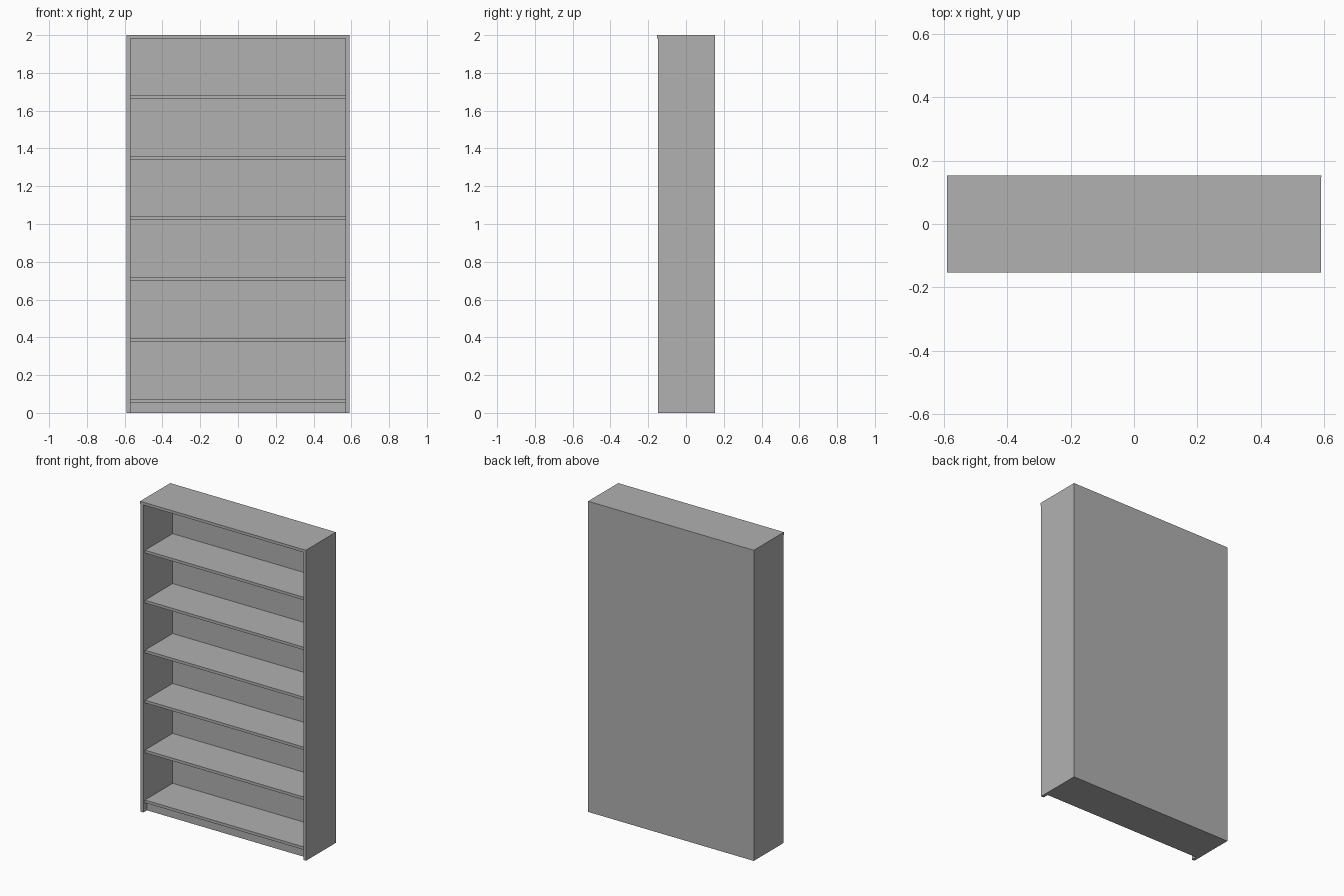
import bpy

if "Cube" in bpy.data.objects:
    bpy.data.objects.remove(bpy.data.objects["Cube"])

# Mid grey finish shared by every board
grey = bpy.data.materials.new("grey_finish")
grey.diffuse_color = (0.44, 0.44, 0.44, 1)
grey.use_nodes = True
grey.node_tree.nodes["Principled BSDF"].inputs["Base Color"].default_value = grey.diffuse_color


def box(name, x0, x1, y0, y1, z0, z1):
    """Add a grey box spanning the given limits."""
    bpy.ops.mesh.primitive_cube_add(
        size=1, location=((x0 + x1) / 2, (y0 + y1) / 2, (z0 + z1) / 2))
    ob = bpy.context.object
    ob.name = name
    ob.scale = (x1 - x0, y1 - y0, z1 - z0)
    bpy.ops.object.transform_apply(location=False, rotation=False, scale=True)
    ob.data.materials.append(grey)
    return ob


W = 0.59          # half width
INNER = 0.57      # half width between the side panels
FRONT, BACK = -0.149, 0.153
BOARD = 0.018     # board thickness
BACK_IN = 0.149   # inner face of the back panel
SHELF_FRONT = -0.132

# Side panels, reaching the floor
for name, s in (("left_side", -1), ("right_side", 1)):
    a, b = sorted((s * INNER, s * W))
    box(name, a, b, FRONT, BACK_IN, 0, 2 - BOARD)

# Top board with a slight front overhang
box("top_board", -W, W, -0.153, BACK_IN, 2 - BOARD, 2)

# Thin full-height back panel
box("back_panel", -W, W + 0.001, BACK_IN, BACK, 0, 2)

# Evenly spaced shelves
for i in range(6):
    z = 0.056 + i * 0.3215
    box(f"shelf_{i + 1}", -INNER, INNER, SHELF_FRONT, BACK_IN, z, z + BOARD)

# Recessed plinth under the lowest shelf
box("plinth", -INNER, INNER, -0.112, BACK_IN, 0, 0.056)
